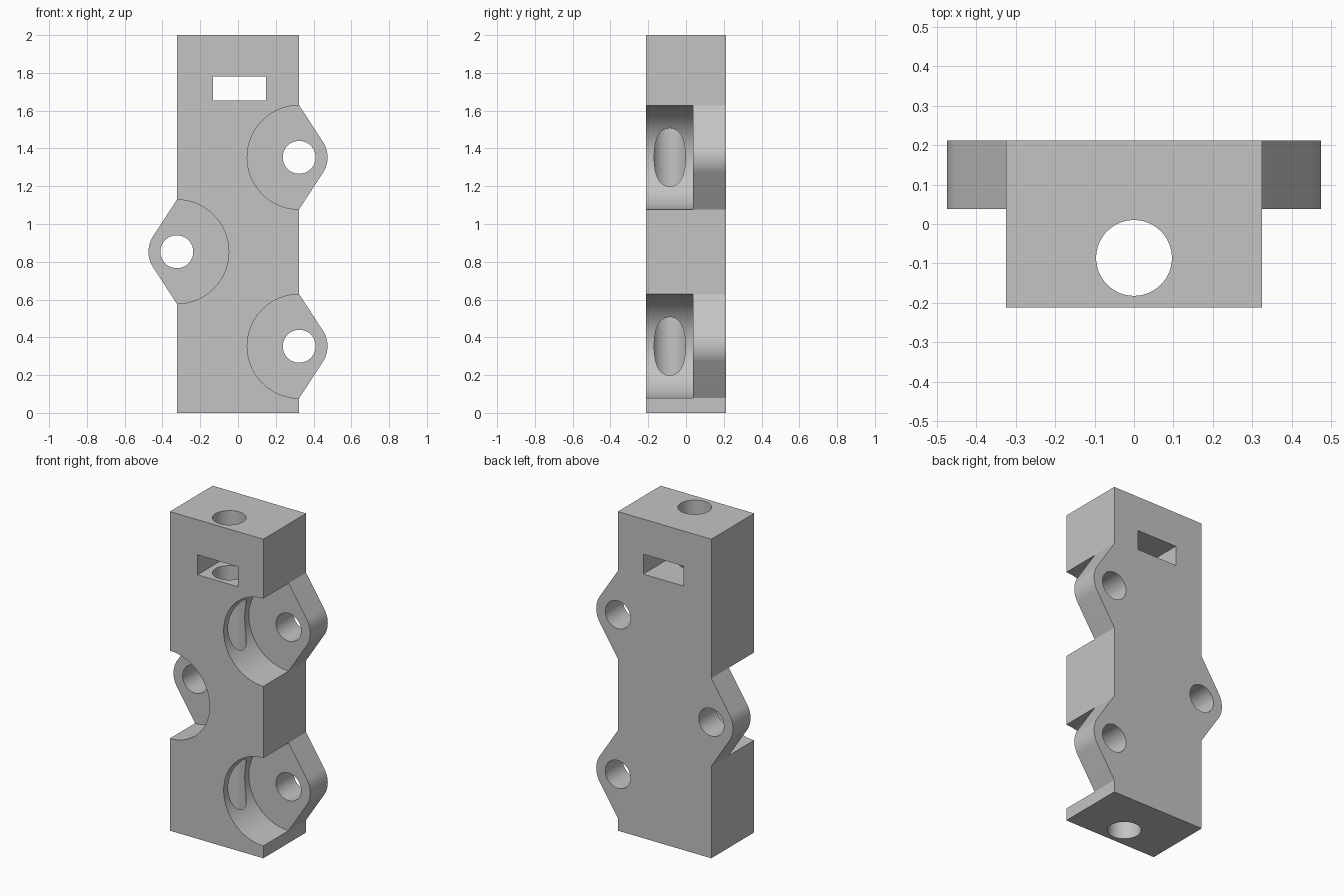
import bpy
import bmesh
from math import acos, cos, sin, pi
from mathutils import Vector

cube = bpy.data.objects.get("Cube")
if cube:
    bpy.data.objects.remove(cube, do_unlink=True)

# Main dimensions
HALF_W, HALF_D, HEIGHT = 0.324, 0.212, 2.0
POCKET_R, EAR_R, HOLE_R = 0.275, 0.15, 0.087
POCKET_FLOOR = 0.038
BORE_Y, BORE_R = -0.086, 0.096
EARS = [(1, 0.353), (-1, 0.853), (1, 1.353)]   # side, height

grey = bpy.data.materials.new("plain grey")
grey.use_nodes = True
colour = (0.55, 0.55, 0.55, 1)
grey.diffuse_color = colour
grey.node_tree.nodes["Principled BSDF"].inputs["Base Color"].default_value = colour


def prism(name, points, push):
    """Extrude a closed outline of 3D points along the vector push."""
    bm = bmesh.new()
    face = bm.faces.new([bm.verts.new(p) for p in points])
    extruded = bmesh.ops.extrude_face_region(bm, geom=[face])["geom"]
    moved = [v for v in extruded if isinstance(v, bmesh.types.BMVert)]
    bmesh.ops.translate(bm, vec=Vector(push), verts=moved)
    bmesh.ops.recalc_face_normals(bm, faces=bm.faces)
    mesh = bpy.data.meshes.new(name)
    bm.to_mesh(mesh)
    bm.free()
    mesh.materials.append(grey)
    obj = bpy.data.objects.new(name, mesh)
    bpy.context.collection.objects.link(obj)
    return obj


def circle(radius, count=96):
    return [(radius * cos(2 * pi * i / count), radius * sin(2 * pi * i / count))
            for i in range(count)]


def ear_outline(side, height, steps=24):
    """Bottom-to-top outline: straight flanks tangent to a round tip."""
    sweep = pi / 2 - acos(EAR_R / POCKET_R)
    pts = [(0, -POCKET_R)]
    for i in range(steps + 1):
        a = -sweep + 2 * sweep * i / steps
        pts.append((EAR_R * cos(a), EAR_R * sin(a)))
    pts.append((0, POCKET_R))
    return [(side * (HALF_W + x), height + z) for x, z in pts]


# Body silhouette with the ears, going up the +x side and down the -x side
right_side = [(HALF_W, 0)]
left_side = [(-HALF_W, 0)]
for side, height in EARS:
    (right_side if side > 0 else left_side).extend(ear_outline(side, height))
right_side.append((HALF_W, HEIGHT))
left_side.append((-HALF_W, HEIGHT))
outline = right_side + left_side[::-1]
body = prism("bracket_body", [(x, -HALF_D, z) for x, z in outline],
             (0, 2 * HALF_D, 0))

# Round pockets in the front and screw holes through the ears
cutters = []
for side, height in EARS:
    cx = side * HALF_W
    for name, radius, length in (("pocket_cutter", POCKET_R + 0.0002, POCKET_FLOOR + 0.5),
                                 ("screw_hole_cutter", HOLE_R, 1)):
        cutters.append(prism(name, [(cx + x, -0.5, height + z) for x, z in circle(radius)],
                             (0, length, 0)))

# Vertical bore and rectangular window
cutters.append(prism("bore_cutter", [(x, BORE_Y + y, -0.2) for x, y in circle(BORE_R)],
                     (0, 0, HEIGHT + 0.4)))
cutters.append(prism("window_cutter",
                     [(x, -0.5, z) for x, z in
                      ((-0.132, 1.655), (0.148, 1.655), (0.148, 1.78), (-0.132, 1.78))],
                     (0, 1, 0)))

# Cut everything out, then drop the cutters
bpy.ops.object.select_all(action="DESELECT")
bpy.context.view_layer.objects.active = body
body.select_set(True)
for cutter in cutters:
    cutter.hide_render = True
    mod = body.modifiers.new(cutter.name, "BOOLEAN")
    mod.operation = "DIFFERENCE"
    mod.solver = "EXACT"
    mod.object = cutter
    bpy.ops.object.modifier_apply(modifier=mod.name)
    bpy.data.objects.remove(cutter, do_unlink=True)

bpy.ops.object.shade_smooth_by_angle(angle=pi / 8)
